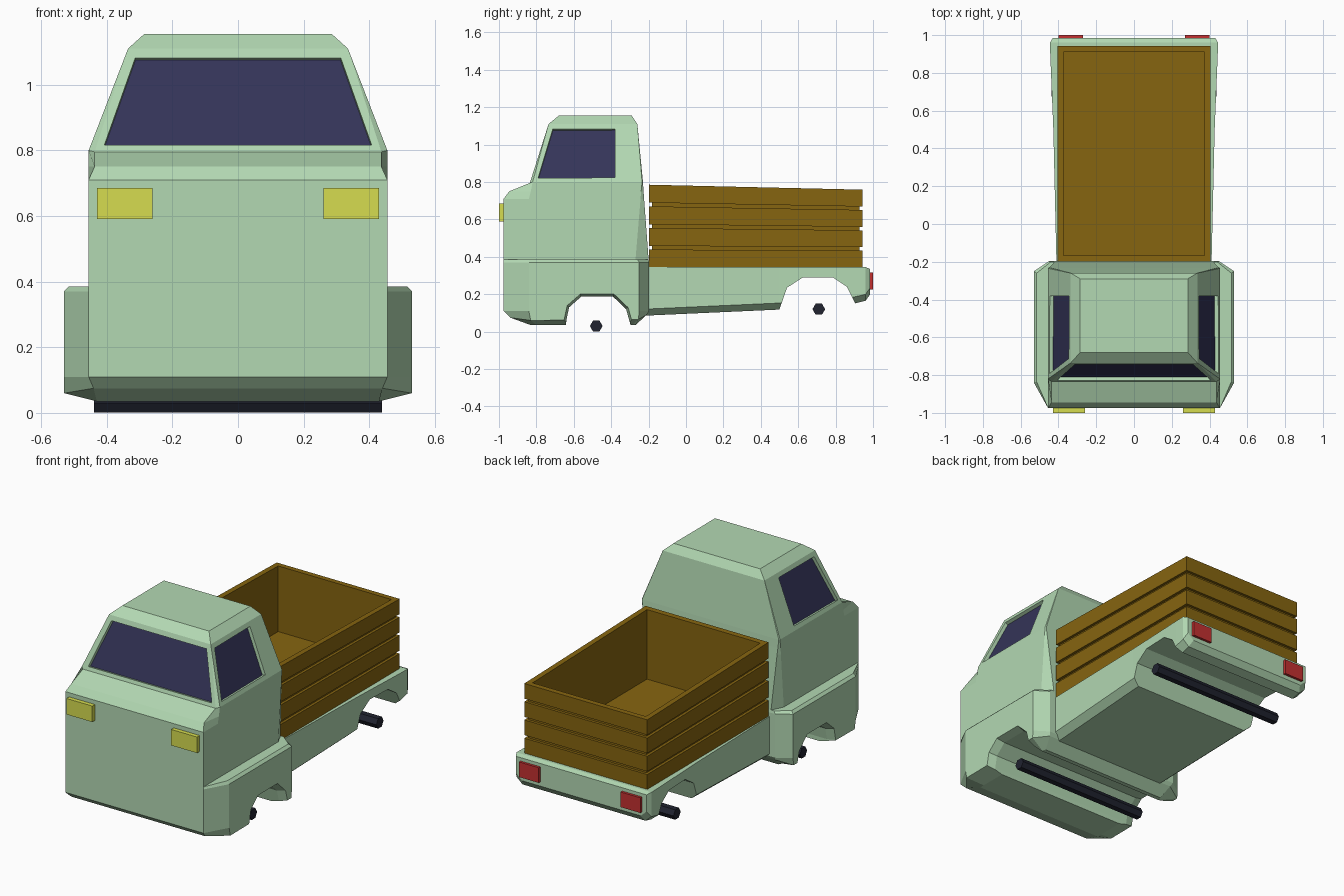
import bpy, bmesh
from math import cos, sin, pi

if "Cube" in bpy.data.objects:
    bpy.data.objects.remove(bpy.data.objects["Cube"])


def material(name, rgb):
    m = bpy.data.materials.new(name)
    m.diffuse_color = (*rgb, 1)
    m.use_nodes = True
    m.node_tree.nodes["Principled BSDF"].inputs["Base Color"].default_value = m.diffuse_color
    return m


GREEN = material("green_paint", (0.45, 0.69, 0.45))
GLASS = material("dark_glass", (0.035, 0.035, 0.10))
WOOD = material("wood", (0.24, 0.13, 0.005))
YELLOW = material("yellow_lamp", (0.67, 0.72, 0.08))
RED = material("red_lamp", (0.55, 0.03, 0.03))
BLACK = material("dark_metal", (0.015, 0.017, 0.03))


def loft(rings):
    """Closed skin through rings of equal point count, capped at both ends."""
    bm = bmesh.new()
    vs = [[bm.verts.new(p) for p in r] for r in rings]
    n = len(rings[0])
    for a, b in zip(vs, vs[1:]):
        for i in range(n):
            j = (i + 1) % n
            bm.faces.new((a[i], a[j], b[j], b[i]))
    bm.faces.new(vs[0])
    bm.faces.new(vs[-1])
    bmesh.ops.remove_doubles(bm, verts=bm.verts[:], dist=1e-4)
    bmesh.ops.recalc_face_normals(bm, faces=bm.faces[:])
    return bm


def finish(name, bm, *mats):
    me = bpy.data.meshes.new(name)
    bm.to_mesh(me)
    bm.free()
    for m in mats:
        me.materials.append(m)
    ob = bpy.data.objects.new(name, me)
    bpy.context.collection.objects.link(ob)
    return ob


def mirrored(half):
    return half + [(-x, y, z) for x, y, z in reversed(half)]


def box(name, x, y, z, mat):
    rect = [(x[0], y[0]), (x[1], y[0]), (x[1], y[1]), (x[0], y[1])]
    return finish(name, loft([[(*p, h) for p in rect] for h in z]), mat)


def cut_arch(target, name, profile, centre_y, flare):
    """Wheel arch running through the full width, flared at the outer lips."""
    rings = []
    for x, s in ((-.7, flare), (-.53, flare), (-.48, 1), (.48, 1), (.53, flare), (.7, flare)):
        rings.append([(x, centre_y + (y - centre_y) * s, z * s) for y, z in profile])
    cutter = finish(name, loft(rings), GREEN)
    cutter.hide_render = True
    cutter.display_type = 'WIRE'
    mod = target.modifiers.new("arch", 'BOOLEAN')
    mod.operation = 'DIFFERENCE'
    mod.solver = 'EXACT'
    mod.object = cutter


# Cab: rings from roof to underside (front, front side, rear side, rear corner)
cab_rings = [
    [(.285, -.68, 1.155), (.285, -.68, 1.155), (.285, -.29, 1.155), (.285, -.29, 1.155)],
    [(.335, -.735, 1.11), (.335, -.735, 1.11), (.335, -.26, 1.11), (.335, -.26, 1.11)],
    [(.437, -.835, .795), (.455, -.82, .80), (.455, -.235, .80), (.45, -.23, .80)],
    [(.437, -.945, .75), (.455, -.83, .75), (.455, -.24, .75), (.446, -.227, .75)],
    [(.455, -.975, .71), (.455, -.84, .71), (.455, -.243, .71), (.443, -.224, .71)],
    [(.455, -.975, .385), (.455, -.84, .385), (.455, -.27, .385), (.42, -.2, .385)],
    [(.455, -.975, .385), (.515, -.835, .385), (.515, -.26, .385), (.44, -.2, .385)],
    [(.455, -.975, .37), (.53, -.84, .37), (.53, -.25, .37), (.45, -.197, .37)],
    [(.455, -.975, .11), (.53, -.84, .11), (.53, -.25, .11), (.45, -.197, .11)],
    [(.44, -.94, .075), (.53, -.83, .06), (.53, -.255, .065), (.44, -.21, .09)],
    [(.43, -.83, .035), (.43, -.80, .035), (.43, -.29, .035), (.42, -.27, .035)],
]
bm = loft([mirrored(r) for r in cab_rings])

# Windscreen and side windows: flat frame, then a recessed pane
panes = []
for f in bm.faces:
    c = f.calc_center_median()
    if len(f.verts) == 4 and .85 < c.z < 1.1 and (f.normal.y < -.7 or abs(f.normal.x) > .7):
        panes.append(f)
bmesh.ops.inset_individual(bm, faces=panes, thickness=.037, depth=0)
for f in panes:
    if abs(f.normal.x) > .7:
        for v in f.verts:
            if v.co.y > -.5:
                v.co.y = -.38
bmesh.ops.inset_individual(bm, faces=panes, thickness=.001, depth=-.02)
for f in panes:
    f.material_index = 1
cab = finish("cab", bm, GREEN, GLASS)
cut_arch(cab, "front_arch_cutter",
         [(-.645, -.1), (-.64, .06), (-.625, .13), (-.56, .187),
          (-.39, .187), (-.32, .12), (-.295, .03), (-.29, -.1)], -.475, 1.07)

# Rear chassis: sections along y (y, half width, top, bottom)
sections = [(-.23, .41, .345, .085), (.5, .427, .345, .118), (.89, .443, .345, .148),
            (.96, .445, .345, .165), (.985, .43, .335, .20)]
chassis = finish("rear_chassis", loft([
    mirrored([(w, y, t), (w, y, b + .035), (w - .04, y, b)]) for y, w, t, b in sections]), GREEN)
cut_arch(chassis, "rear_arch_cutter",
         [(.495, -.1), (.5, .12), (.54, .235), (.625, .29),
          (.785, .29), (.86, .24), (.905, .15), (.92, -.1)], .71, 1)


# Wooden bed: four planks with grooves outside, hollow inside, top sloping to the rear
def bed_ring(inset, z):
    x, y0, y1 = .405 - inset, -.198 + inset, .943 - inset
    pts = [(x, y0), (x, y1), (-x, y1), (-x, y0)]
    return [(px, py, z - .06 * (z - .345) * (py + .2) / 1.14) for px, py in pts]


rings, groove = [], .016
for k in range(4):
    low = .343 + .1155 * k
    rings += [bed_ring(0, low), bed_ring(0, low + .096)]
    if k < 3:
        rings += [bed_ring(groove, low + .096), bed_ring(groove, low + .1155)]
rings += [bed_ring(.032, .785), bed_ring(.032, .37)]
finish("wooden_bed", loft(rings), WOOD)

# Lamps on both sides
for side, s in (("left", -1), ("right", 1)):
    box(f"{side}_headlight", (s * .26, s * .43), (-1, -.965), (.59, .685), YELLOW)
    box(f"{side}_tail_light", (s * .27, s * .40), (.97, 1), (.225, .315), RED)

# Hexagonal axles
for name, y, z in (("front_axle", -.48, .03), ("rear_axle", .71, .12)):
    hexagon = [(y + .034 * cos(i * pi / 3), z + .034 * sin(i * pi / 3)) for i in range(6)]
    finish(name, loft([[(x, *p) for p in hexagon] for x in (-.438, .438)]), BLACK)
